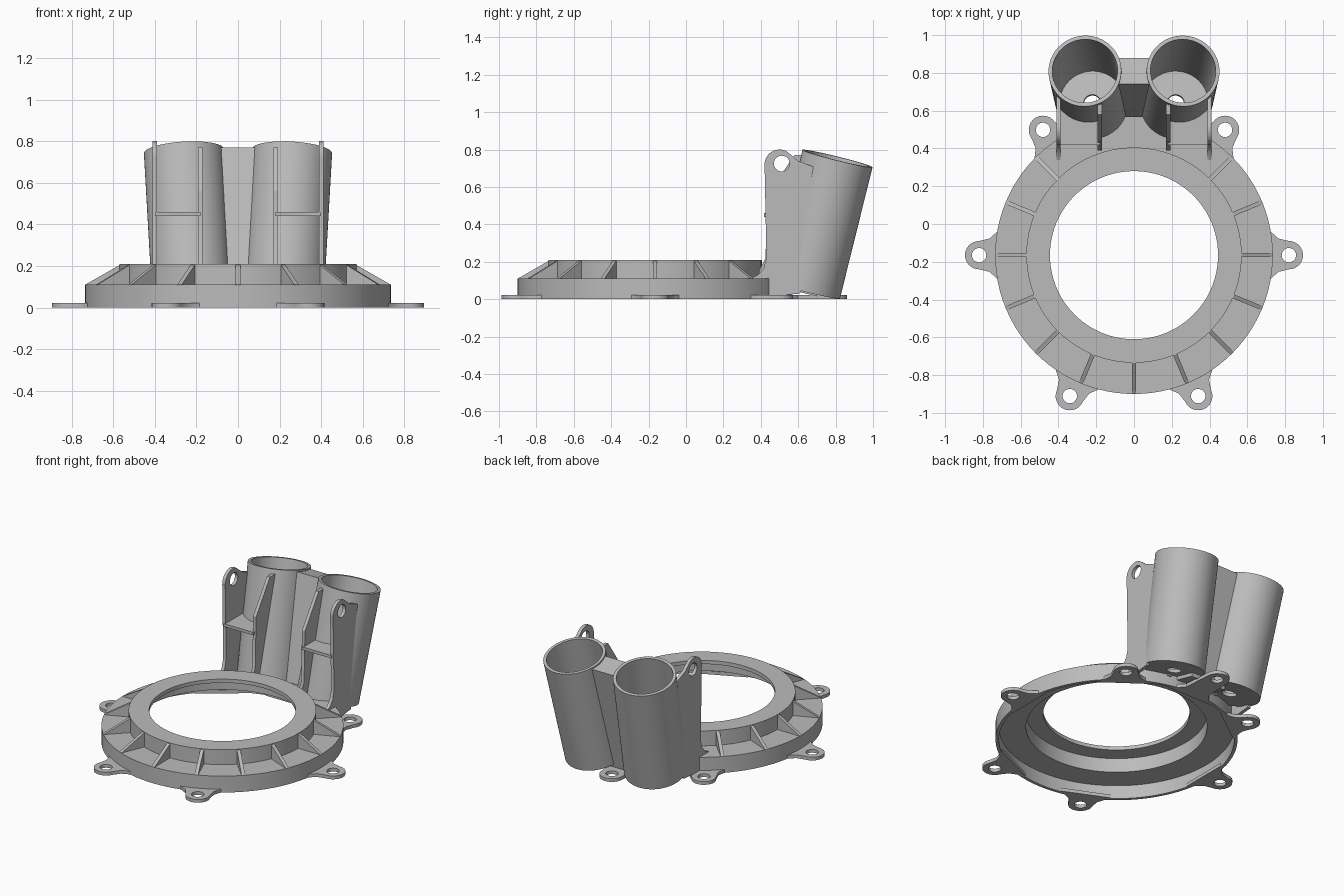
import bpy, bmesh
from math import sin, cos, pi, radians
from mathutils import Matrix, Vector

if "Cube" in bpy.data.objects:
    bpy.data.objects.remove(bpy.data.objects["Cube"], do_unlink=True)

grey = bpy.data.materials.new("plain grey")
grey.use_nodes = True
grey.diffuse_color = (0.5, 0.5, 0.5, 1)
grey.node_tree.nodes["Principled BSDF"].inputs["Base Color"].default_value = (0.5, 0.5, 0.5, 1)

CENTRE = Matrix.Translation((0, -0.165, 0))
OUTER = 0.735


def finish(name, bm, matrix=Matrix()):
    bm.transform(matrix)
    bmesh.ops.recalc_face_normals(bm, faces=bm.faces)
    mesh = bpy.data.meshes.new(name)
    bm.to_mesh(mesh)
    bm.free()
    mesh.materials.append(grey)
    obj = bpy.data.objects.new(name, mesh)
    bpy.context.collection.objects.link(obj)
    return obj


def revolve(name, profile, matrix, steps=96):
    """Spin a closed (radius, height) profile round z."""
    bm = bmesh.new()
    rings = [[bm.verts.new((r * cos(2 * pi * i / steps), r * sin(2 * pi * i / steps), z))
              for r, z in profile] for i in range(steps)]
    n = len(profile)
    for i in range(steps):
        a, b = rings[i], rings[(i + 1) % steps]
        for j in range(n):
            k = (j + 1) % n
            bm.faces.new((a[j], b[j], b[k], a[k]))
    return finish(name, bm, matrix)


def prism(name, outline, low, high, matrix=Matrix()):
    """Extrude a flat outline along z."""
    bm = bmesh.new()
    face = bm.faces.new([bm.verts.new((x, y, low)) for x, y in outline])
    new = bmesh.ops.extrude_face_region(bm, geom=[face])["geom"]
    bmesh.ops.translate(bm, vec=(0, 0, high - low),
                        verts=[v for v in new if isinstance(v, bmesh.types.BMVert)])
    return finish(name, bm, matrix)


def arc(cx, cy, r, start, end, steps=16):
    angles = [radians(start + (end - start) * i / steps) for i in range(steps + 1)]
    return [(cx + r * cos(a), cy + r * sin(a)) for a in angles]


def cut(obj, cutter):
    mod = obj.modifiers.new("cut", "BOOLEAN")
    mod.operation, mod.solver, mod.object = "DIFFERENCE", "EXACT", cutter
    bpy.context.view_layer.objects.active = obj
    bpy.ops.object.modifier_apply(modifier=mod.name)


def drill(obj, x, y, r, matrix):
    cutter = prism("drill", arc(x, y, r, 0, 348.75, 31), -1, 1, matrix)
    cut(obj, cutter)
    bpy.data.objects.remove(cutter, do_unlink=True)


# Maps outline (y, z) to the side plane, extruded along x
SIDE = Matrix(((0, 0, 1, 0), (1, 0, 0, 0), (0, 1, 0, 0), (0, 0, 0, 1)))
parts, cuppable = [], []

# Thin stepped ring, open underneath
ring = revolve("ring_shell", [(OUTER, 0), (OUTER, 0.11), (0.57, 0.11), (0.57, 0.21),
                              (0.445, 0.21), (0.445, 0.185), (0.55, 0.185), (0.55, 0.09),
                              (OUTER - 0.02, 0.09), (OUTER - 0.02, 0)], CENTRE)
cuppable.append(ring)

# Radial ribs around the ring, missing where the cups stand
for i in range(16):
    angle = i * 22.5
    if 60 < angle < 120:
        continue
    place = CENTRE @ Matrix.Rotation(radians(angle), 4, "Z") @ Matrix.Rotation(pi / 2, 4, "X")
    parts.append(prism("ring_rib", [(0.56, 0.1), (0.725, 0.1), (OUTER, 0.11), (0.56, 0.21)],
                       -0.011, 0.011, place))


# Mounting tabs with bolt holes
def tab(angle, reach, r=0.075):
    place = CENTRE @ Matrix.Rotation(radians(angle), 4, "Z")
    flare = [(0.69, 0.16), (0.735, 0.115), (0.765, 0.088)]
    outline = [(u, -v) for u, v in flare] + arc(reach, 0, r, -90, 90) + flare[::-1]
    obj = prism("mounting_tab", outline, 0, 0.022, place)
    drill(obj, reach, 0, 0.038, place)
    parts.append(obj)


for angle in (0, 54, 126, 180, 245.5, 294.5):
    tab(angle, 0.82)
tab(90, 0.95)

# Two tilted cups with a drain hole, plus solids that clear their bores
cutters = []
for side in (-1, 1):
    base = Vector((side * 0.22, 0.636, 0.05))
    axis = Vector((side * 0.26, 0.81, 0.752)) - base
    length = axis.length
    place = Matrix.Translation(base) @ axis.to_track_quat("Z", "Y").to_matrix().to_4x4()
    parts.append(revolve("cup", [(0.045, 0), (0.193, 0), (0.193, length), (0.173, length),
                                 (0.173, 0.022), (0.045, 0.022)], place, 64))
    solid = prism("bore_cutter", arc(0, 0, 0.183, 0, 354.375, 63), 0.01, length + 0.3, place)
    solid.hide_render = True
    cutters.append(solid)

    # Outer fin with a rounded eye at the top
    fin_shape = ([(0.61, 0.03), (0.44, 0.015), (0.44, 0.105), (0.34, 0.11), (0.385, 0.13),
                  (0.415, 0.165), (0.43, 0.22)] + arc(0.5, 0.72, 0.08, 180, 60)
                 + [(0.60, 0.74), (0.70, 0.70)])
    low, high = sorted((side * 0.389, side * 0.411))
    fin = prism("outer_fin", fin_shape, low, high, SIDE)
    drill(fin, 0.512, 0.725, 0.042, SIDE)
    cuppable.append(fin)

    # Inner rib, tapering back into the cup near the top
    low, high = sorted((side * 0.17, side * 0.192))
    cuppable.append(prism("inner_rib", [(0.56, 0.06), (0.39, 0.1), (0.39, 0.15), (0.425, 0.22),
                                        (0.435, 0.56), (0.58, 0.77), (0.66, 0.77)],
                          low, high, SIDE))

    # Shelf bridging the rib and the fin
    low, high = sorted((side * 0.18, side * 0.4))
    cuppable.append(prism("cross_shelf", [(0.418, 0.44), (0.7, 0.44), (0.7, 0.46), (0.418, 0.46)],
                          low, high, SIDE))

# Leaning web between the cups
cuppable.append(prism("centre_web", [(0.56, 0.05), (0.74, 0.77), (0.88, 0.735), (0.70, 0.015)],
                      -0.13, 0.13, SIDE))

for obj in cuppable:
    for solid in cutters:
        cut(obj, solid)
for solid in cutters:
    bpy.data.objects.remove(solid, do_unlink=True)

# Smooth round walls, keep the corners sharp
bpy.ops.object.select_all(action="DESELECT")
for obj in parts + cuppable:
    obj.select_set(True)
bpy.context.view_layer.objects.active = ring
bpy.ops.object.shade_smooth_by_angle(angle=radians(30))
